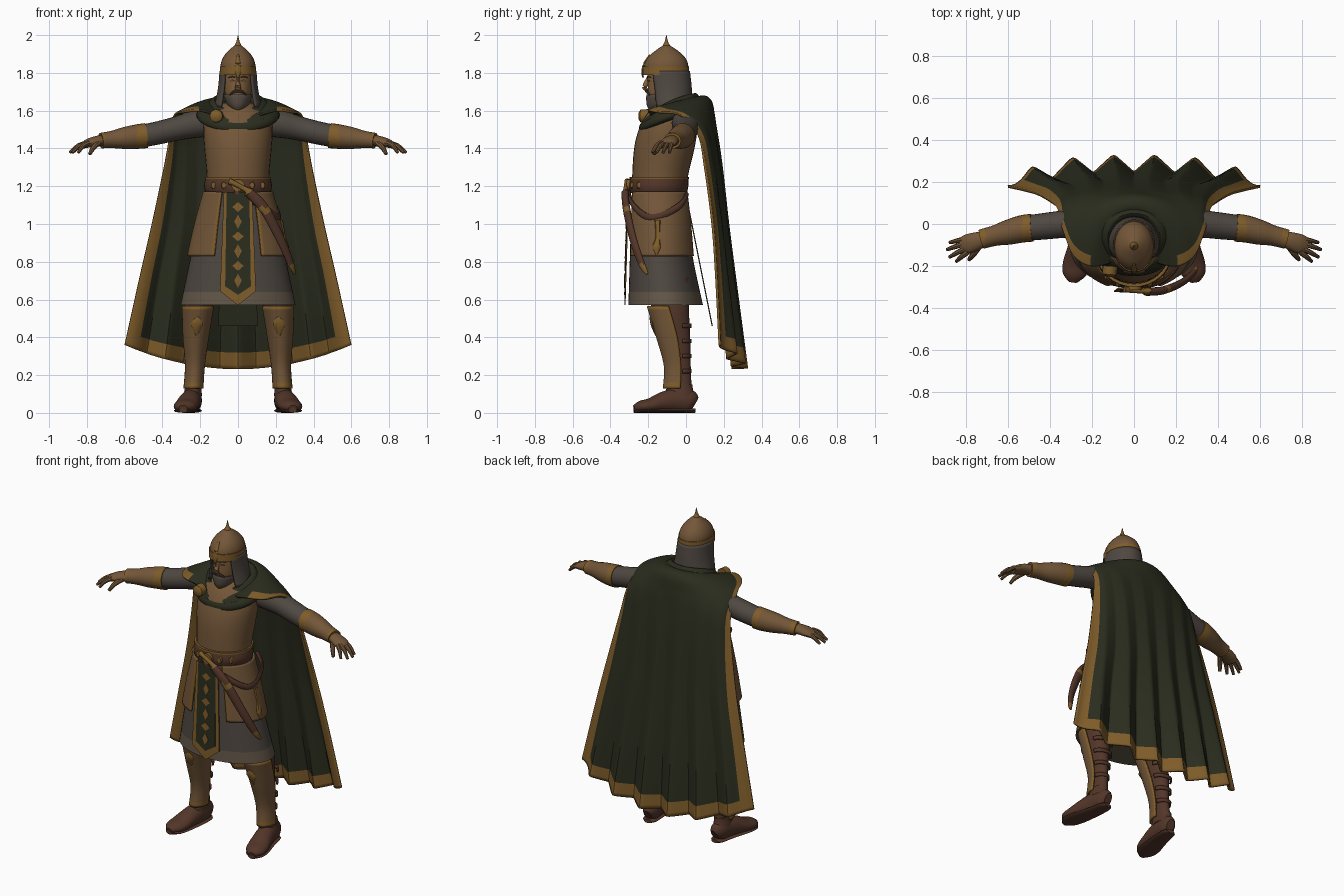
import bpy, bmesh, math
from mathutils import Vector
PI = math.pi

def material(name, r, g, b):
    m = bpy.data.materials.new(name)
    m.diffuse_color = (r, g, b, 1)
    return m

GREEN = material("dark green cloth", .023, .026, .013)
GOLD = material("old gold", .21, .108, .023)
TAN = material("bronze armour", .172, .094, .040)
MAIL = material("grey mail", .078, .064, .054)
LEATHER = material("brown leather", .085, .036, .022)
SKIN = material("skin", .23, .12, .047)
BEARD = material("grey beard", .095, .072, .055)
HEM = material("pale mail hem", .125, .095, .065)

def spline(rows, k=4):
    """Smoothly interpolate a list of equal-length tuples."""
    out = []
    for i in range(len(rows) - 1):
        p = [rows[max(0, min(len(rows) - 1, i + d))] for d in (-1, 0, 1, 2)]
        for s in range(k):
            t = s / k
            out.append(tuple(.5 * (2*b + (c-a)*t + (2*a-5*b+4*c-d)*t*t + (3*b-a-3*c+d)*t**3)
                             for a, b, c, d in zip(*p)))
    return out + [rows[-1]]

def surface(name, grid, mats, closed=True, cap=True, rule=None, thick=0):
    """Skin a grid of points; rule(i, j, centre) picks the material."""
    bm = bmesh.new()
    v = [[bm.verts.new(p) for p in row] for row in grid]
    n = len(grid[0])
    for i in range(len(v) - 1):
        for j in range(n if closed else n - 1):
            k = (j + 1) % n
            f = bm.faces.new((v[i][j], v[i][k], v[i+1][k], v[i+1][j]))
            if rule:
                f.material_index = rule(i, j, f.calc_center_median())
    if closed and cap:
        for row in (v[0], v[-1]):
            f = bm.faces.new(row)
            if rule:
                f.material_index = rule(0 if row is v[0] else len(v) - 2, 0, f.calc_center_median())
    bmesh.ops.recalc_face_normals(bm, faces=bm.faces)
    me = bpy.data.meshes.new(name)
    bm.to_mesh(me)
    bm.free()
    me.polygons.foreach_set("use_smooth", [True] * len(me.polygons))
    me.set_sharp_from_angle(angle=math.radians(40))
    for m in mats:
        me.materials.append(m)
    ob = bpy.data.objects.new(name, me)
    bpy.context.collection.objects.link(ob)
    if thick:
        mod = ob.modifiers.new("thickness", 'SOLIDIFY')
        mod.thickness, mod.offset = thick, 0
    return ob

def loft(name, rows, *mats, a0=0, a1=360, n=32, k=4, grow=0, s=1, **kw):
    """Stack of ellipses: (z, x centre, half width, y front, y back); angle 0 is the front."""
    full = a1 - a0 == 360
    angs = [math.radians(a0 + (a1 - a0) * j / (n if full else n - 1)) for j in range(n)]
    grid = [[(s * (x + math.sin(a) * (w + grow)), (f+b)/2 - math.cos(a) * ((b-f)/2 + grow), z) for a in angs]
            for z, x, w, f, b in spline(rows, k)]
    return surface(name, grid, mats, closed=full, **kw)

def limb(name, pts, *mats, n=16, k=4, s=1, **kw):
    """Tube along points (x, y, z, half width, half height)."""
    pts = spline(pts, k)
    P = [Vector(p[:3]) for p in pts]
    grid = []
    for i, p in enumerate(pts):
        t = (P[min(i+1, len(P)-1)] - P[max(i-1, 0)]).normalized()
        u = Vector((0, 1, 0) if abs(t.z) > .95 else (0, 0, 1)).cross(t).normalized()
        w = t.cross(u)
        ring = [P[i] + u*p[3]*math.cos(2*PI*j/n) + w*p[4]*math.sin(2*PI*j/n) for j in range(n)]
        grid.append([(s*q.x, q.y, q.z) for q in ring])
    return surface(name, grid, mats, **kw)

# Torso
torso = [(1.14, 0, .17, -.285, .0), (1.25, 0, .165, -.285, .01), (1.4, 0, .178, -.275, .045),
         (1.5, 0, .183, -.25, .06), (1.58, 0, .165, -.21, .06), (1.64, 0, .08, -.16, .02)]
loft("breastplate", torso, TAN)
loft("throat_guard", [(1.57, 0, .085, -.215, 0), (1.645, 0, .06, -.17, -.01)], GOLD)

# Mail skirt and split armour skirt
skirt = [(1.17, 0, .165, -.285, .0), (1.0, 0, .212, -.292, .02), (.83, 0, .25, -.297, .035), (.57, 0, .305, -.305, .09)]
loft("mail_skirt", skirt, MAIL, HEM, k=6, n=48, rule=lambda i, j, c: int(c.z < .63))
for s, side in ((1, "left"), (-1, "right")):
    loft("armour_skirt_" + side, skirt[:3], TAN, GOLD, a0=28, a1=158, n=34, k=8, grow=.014, s=s, thick=.012,
         rule=lambda i, j, c: int(j < 1))

# Belts, buckle
loft("belt", [(1.165, 0, .172, -.295, .005), (1.2, 0, .18, -.303, .012), (1.245, 0, .172, -.295, .012)], LEATHER)
loft("belt_upper_trim", [(1.238, 0, .176, -.299, .015), (1.25, 0, .176, -.299, .015)], GOLD, k=1)
limb("buckle", [(0, -.29, 1.205, .035, .032), (0, -.315, 1.205, .035, .032)], GOLD, k=1)
for i, x in enumerate((-.13, -.075, .075, .13)):
    y = -.146 - .157 * math.sqrt(1 - (x/.18)**2)
    limb(f"belt_stud_{i}", [(x, y+.01, 1.205, .015, .02), (x, y-.006, 1.205, .012, .017)], GOLD, k=1, n=8)
limb("hanging_strap", [(-.02, -.305, 1.17, .01, .016), (.12, -.28, 1.1, .01, .018), (.2, -.21, 1.04, .01, .018),
     (.217, -.13, 1.045, .01, .018), (.19, -.03, 1.1, .01, .018), (.13, .005, 1.16, .01, .016)], LEATHER, n=10)
limb("strap_pendant", [(.226, -.15, 1.02, .012, .016), (.245, -.15, .93, .008, .012), (.258, -.155, .88, .012, .022),
     (.265, -.155, .84, .004, .006)], GOLD, n=8)

# Curved dagger in its sheath
limb("sheath", [(.06, -.322, 1.165, .02, .026), (.14, -.315, 1.08, .019, .028), (.225, -.28, .92, .017, .025),
     (.28, -.235, .79, .014, .02), (.3, -.205, .735, .006, .008)], LEATHER, GOLD, k=6,
     rule=lambda i, j, c: int(c.z < .79 or 1.06 < c.z < 1.09))
limb("dagger_grip", [(.06, -.32, 1.165, .018, .03), (.045, -.32, 1.18, .012, .015), (-.02, -.315, 1.215, .012, .013),
     (-.045, -.31, 1.225, .016, .018)], GOLD)

# Hanging cloth panels: gold border, green field, gold motifs in front; plain behind
def plate(name, outline, mat, y_of):
    surface(name, [[(x, y_of(z) - d, z) for x, z in outline] for d in (0, .006)], [mat])

front = lambda off: lambda z: -.32 + (z - .57) * .03 - off
plate("front_panel_border", [(-.075, 1.17), (.075, 1.17), (.095, .645), (0, .57), (-.095, .645)], GOLD, front(0))
plate("front_panel_field", [(-.06, 1.17), (.06, 1.17), (.068, .67), (0, .625), (-.068, .67)], GREEN, front(.003))
for i in range(6):
    z, r = .70 + i * .078, .026 if i % 2 else .038
    w = .03 if i % 2 else .02
    plate(f"front_panel_motif_{i}", [(-w, z), (0, z-r), (w, z), (0, z+r)], GOLD, front(.006))
plate("back_panel", [(-.08, 1.1), (.08, 1.1), (.105, .46), (-.105, .46)], GREEN, lambda z: .142 - (z - .46) * .2)

# Cape: (half width, z centre, z edge, y centre, y edge, fold depth, straightness)
cape = spline([(.10, 1.64, 1.57, .02, -.18, 0, 0), (.20, 1.675, 1.6, .085, -.2, 0, 0), (.285, 1.65, 1.592, .13, -.15, 0, 0),
               (.335, 1.57, 1.575, .148, -.03, 0, .1), (.358, 1.48, 1.47, .162, .065, .003, .35), (.39, 1.3, 1.3, .185, .10, .006, .7),
               (.455, 1.0, 1.0, .212, .14, .013, 1), (.52, .7, .72, .24, .16, .025, 1), (.6, .232, .36, .285, .178, .044, 1)], 12)
COLS = 124
grid = []
for w, zc, ze, yc, ye, amp, b in cape:
    row = []
    for j in range(COLS + 1):
        u = 2 * j / COLS - 1
        x = w * ((1-b) * math.sin(PI*u/2) + b*u)
        h = (1-b) * math.cos(PI*u/2) + b * (1 - abs(u)**3)
        zigzag = 2/PI * math.asin(.98 * math.cos(2*PI*3.1*u))
        row.append((x, ye + (yc-ye)*h - amp*zigzag * min(1, (1-abs(u))*6), zc + (ze-zc)*u*u))
    grid.append(row)
surface("cape", grid, [GREEN, GOLD], closed=False, thick=.012,
        rule=lambda i, j, c: int((abs(2*(j+.5)/COLS - 1) > .88 and i > 12) or i >= len(cape) - 4))

# Cowl round the neck: (radius x, radius y, z back, z front)
cowl = spline([(.10, .09, 1.65, 1.6), (.125, .115, 1.69, 1.60), (.148, .13, 1.688, 1.565), (.158, .14, 1.675, 1.57),
               (.185, .155, 1.675, 1.55), (.2, .165, 1.66, 1.53), (.203, .168, 1.65, 1.535), (.218, .178, 1.63, 1.515), (.212, .172, 1.6, 1.49),
               (.15, .13, 1.58, 1.49)], 3)
surface("cowl", [[(rx*math.sin(a), -.07 - ry*math.cos(a), zb + (zf-zb) * max(0, .5+.5*math.cos(a))**1.5)
                  for a in [2*PI*j/48 for j in range(48)]] for rx, ry, zb, zf in cowl], [GREEN], cap=False)
limb("brooch", [(-.113, -.2, 1.572, .036, .036), (-.116, -.24, 1.572, .034, .034), (-.117, -.251, 1.572, .018, .018)], GOLD, k=1)

# Head, face and beard
head = [(1.57, 0, .05, -.14, -.02), (1.63, 0, .052, -.175, -.02), (1.68, 0, .067, -.197, -.02),
        (1.74, 0, .076, -.203, -.01), (1.81, 0, .08, -.205, 0)]
loft("head", head, SKIN)
limb("nose", [(0, -.196, 1.775, .009, .012), (0, -.213, 1.74, .012, .014), (0, -.22, 1.72, .017, .012), (0, -.2, 1.71, .012, .006)], SKIN, n=10)
loft("beard", [(1.605, 0, .02, -.19, -.13), (1.63, 0, .05, -.203, -.06), (1.67, 0, .069, -.206, -.04), (1.685, 0, .071, -.203, -.03)],
     BEARD, a0=-95, a1=95, n=24, thick=.01)
for s, side in ((1, "left"), (-1, "right")):
    limb("moustache_" + side, [(0, -.211, 1.703, .006, .006), (.025, -.207, 1.699, .007, .007), (.045, -.193, 1.682, .004, .004)], BEARD, n=8, s=s)
    limb("eye_" + side, [(.018, -.2, 1.757, .003, .003), (.03, -.199, 1.759, .004, .005), (.042, -.192, 1.757, .003, .003)], BEARD, n=8, s=s)
    limb("eyebrow_" + side, [(.012, -.204, 1.775, .004, .004), (.03, -.202, 1.781, .004, .004), (.05, -.187, 1.776, .003, .003)], BEARD, n=8, s=s)

# Helmet with mail curtain
loft("mail_curtain", [(1.81, 0, .092, -.215, .015), (1.72, 0, .1, -.2, .025), (1.62, 0, .12, -.19, .03)], MAIL,
     a0=48, a1=312, n=36, thick=.012)
loft("helmet", [(1.8, 0, .093, -.225, .014), (1.85, 0, .091, -.219, .01), (1.89, 0, .074, -.195, -.012),
     (1.925, 0, .043, -.152, -.053), (1.945, 0, .018, -.122, -.085)], TAN)
loft("helmet_band", [(1.79, 0, .097, -.23, .018), (1.835, 0, .096, -.228, .016)], GOLD, k=1)
loft("helmet_spike", [(1.93, 0, .023, -.128, -.08), (1.945, 0, .019, -.123, -.085), (1.965, 0, .009, -.113, -.095), (2.0, 0, .001, -.105, -.103)], GOLD, n=16)
limb("brow_ornament", [(0, -.19, 1.895, .006, .006), (0, -.221, 1.85, .013, .006), (0, -.23, 1.81, .016, .006), (0, -.228, 1.775, .005, .005)], GOLD, n=10)

for s, side in ((1, "left"), (-1, "right")):
    # Arms
    limb("mail_sleeve_" + side, [(.12, .0, 1.54, .075, .075), (.22, .0, 1.53, .075, .073), (.32, .0, 1.507, .066, .064),
         (.42, -.01, 1.483, .063, .061), (.51, -.02, 1.465, .06, .06)], MAIL, n=24, s=s)
    limb("bracer_" + side, [(.485, -.018, 1.468, .066, .066), (.53, -.023, 1.463, .065, .065), (.6, -.04, 1.455, .059, .058),
         (.66, -.055, 1.448, .049, .047), (.71, -.068, 1.443, .047, .042), (.725, -.072, 1.441, .047, .042)], TAN, GOLD, n=24, k=6, s=s,
         rule=lambda i, j, c: int(abs(c.x) < .535 or abs(c.x) > .705))
    # Hands
    limb("palm_" + side, [(.71, -.07, 1.442, .036, .03), (.75, -.082, 1.438, .043, .028), (.79, -.095, 1.428, .046, .024),
         (.82, -.103, 1.416, .038, .017)], TAN, s=s)
    for i, (y0, x1, y1) in enumerate(((-.133, .845, -.178), (-.112, .878, -.158), (-.09, .89, -.122), (-.07, .876, -.088))):
        limb(f"finger_{i}_{side}", [(.79, y0, 1.43, .013, .014), (.79*.45+x1*.55, y0*.5+y1*.5, 1.414, .012, .013),
             (x1, y1, 1.378, .008, .008)], TAN, n=8, s=s)
    limb("thumb_" + side, [(.735, -.105, 1.43, .015, .015), (.765, -.145, 1.405, .014, .014), (.785, -.17, 1.37, .009, .009)], TAN, n=8, s=s)
    # Legs: leather behind, bronze greave in front
    leg = [(.72, .15, .09, -.2, .02), (.57, .207, .076, -.185, .015), (.4, .223, .056, -.145, .022),
           (.25, .228, .04, -.105, .025), (.17, .232, .038, -.1, .028), (.09, .237, .045, -.11, .035)]
    loft("leg_" + side, leg, LEATHER, s=s)
    loft("greave_" + side, [(.565, .212, .072, -.195, -.02)] + leg[2:4] + [(.13, .236, .04, -.11, .025)], TAN, GOLD,
         a0=-100, a1=100, n=22, k=6, grow=.008, s=s, thick=.01, rule=lambda i, j, c: int(c.z < .16 or c.z > .55 or j in (0, 20)))
    limb("knee_ornament_" + side, [(.214, -.188, .51, .005, .005), (.216, -.178, .47, .032, .01), (.219, -.158, .41, .005, .005)], GOLD, n=8, s=s)
    for i, z in enumerate((.45, .37, .29, .21)):
        c, r = .221 + (.46-z)*.04, .068 - (.46-z)*.09
        loft(f"greave_strap_{i}_{side}", [(z, c, r-.002, -.06, .025), (z+.022, c, r, -.06, .025)], LEATHER, a0=90, a1=270, n=16, k=1, s=s, thick=.008)
    # Boots
    boot = [(.234, .048, .05, .025, .035), (.237, .02, .062, .045, .06), (.245, -.05, .066, .053, .064), (.258, -.12, .057, .059, .055),
            (.274, -.19, .04, .064, .038), (.285, -.24, .033, .055, .031), (.29, -.275, .025, .022, .016)]
    limb("boot_" + side, boot, LEATHER, n=20, s=s)
    limb("sole_" + side, [(x, y, .012, w, .012) for x, y, z, w, h in boot], LEATHER, n=12, s=s)
    loft("boot_cuff_" + side, [(.09, .24, .05, -.1, .045), (.13, .238, .043, -.1, .036), (.15, .236, .041, -.09, .034)], LEATHER, s=s)
